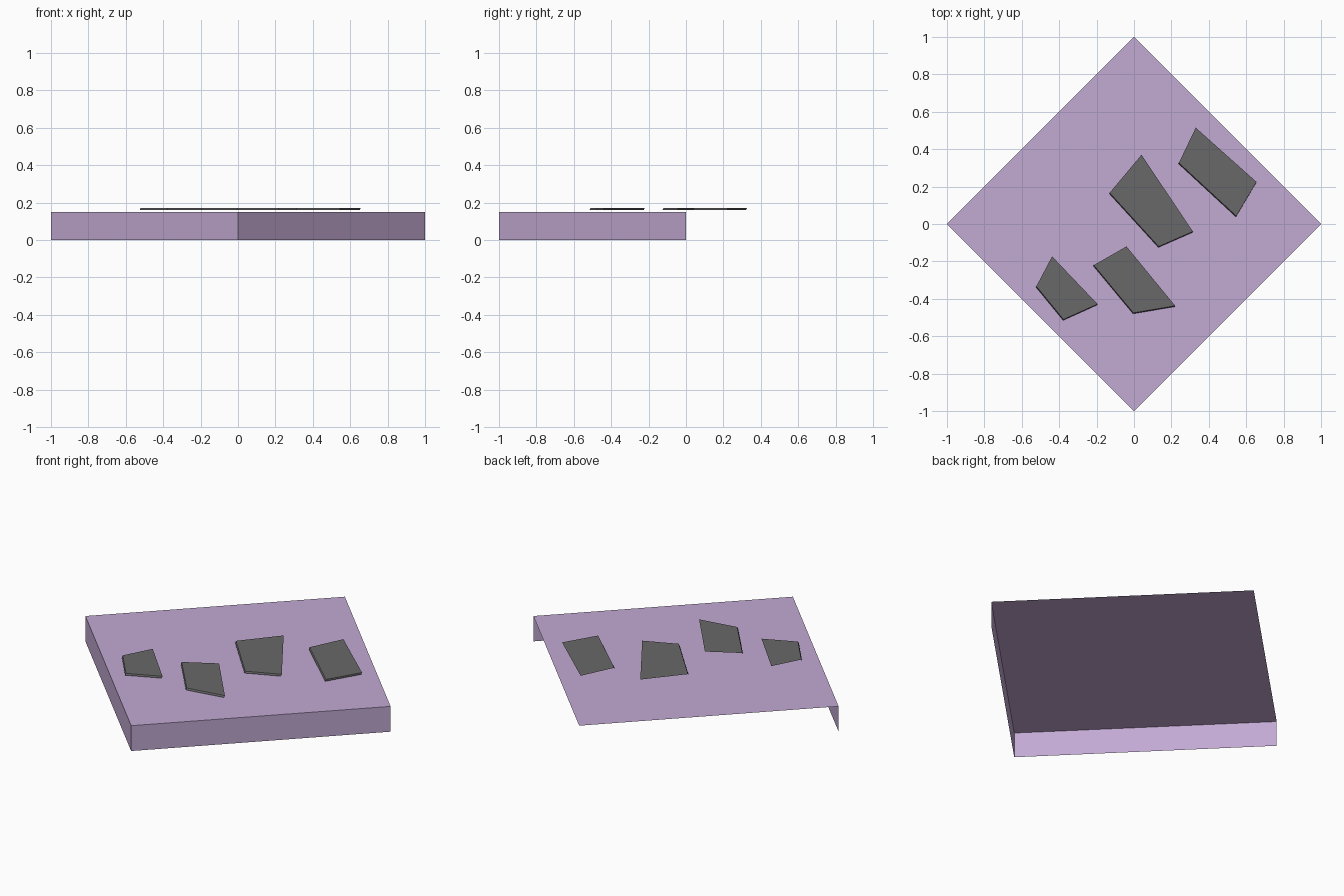
import bpy
import bmesh

if "Cube" in bpy.data.objects:
    bpy.data.objects.remove(bpy.data.objects["Cube"])


def material(name, color):
    mat = bpy.data.materials.new(name)
    mat.diffuse_color = (*color, 1)
    mat.use_nodes = True
    mat.node_tree.nodes["Principled BSDF"].inputs["Base Color"].default_value = mat.diffuse_color
    return mat


def open_plate(name, corners, z0, z1, mat, flare=(0, 0)):
    """Flat top with walls only on the two front edges.
    Corners run left, front, right, back."""
    bm = bmesh.new()
    top = [bm.verts.new((x, y, z1)) for x, y in corners]
    low = [bm.verts.new((x + flare[0], y + flare[1], z0)) for x, y in corners[:3]]
    bm.faces.new(top)
    for i in range(2):
        bm.faces.new((low[i], low[i + 1], top[i + 1], top[i]))
    mesh = bpy.data.meshes.new(name)
    bm.to_mesh(mesh)
    bm.free()
    mesh.materials.append(mat)
    obj = bpy.data.objects.new(name, mesh)
    bpy.context.collection.objects.link(obj)


purple = material("purple", (0.54, 0.40, 0.65))
dark = material("dark_grey", (0.14, 0.14, 0.14))

# Diamond ground tile, open underneath and at the back
open_plate("ground_tile", [(-1, 0), (0, -1), (1, 0), (0, 1)], 0, 0.15, purple)

# Thin paving stones floating just above the tile
stones = [
    [(0.24, 0.327), (0.547, 0.043), (0.655, 0.225), (0.33, 0.515)],
    [(-0.13, 0.167), (0.132, -0.12), (0.315, -0.04), (0.04, 0.37)],
    [(-0.215, -0.22), (-0.003, -0.475), (0.22, -0.437), (-0.04, -0.12)],
    [(-0.522, -0.333), (-0.377, -0.51), (-0.195, -0.428), (-0.438, -0.173)],
]
for i, corners in enumerate(stones, 1):
    open_plate(f"paving_stone_{i}", corners, 0.162, 0.172, dark, (-0.002, -0.005))
